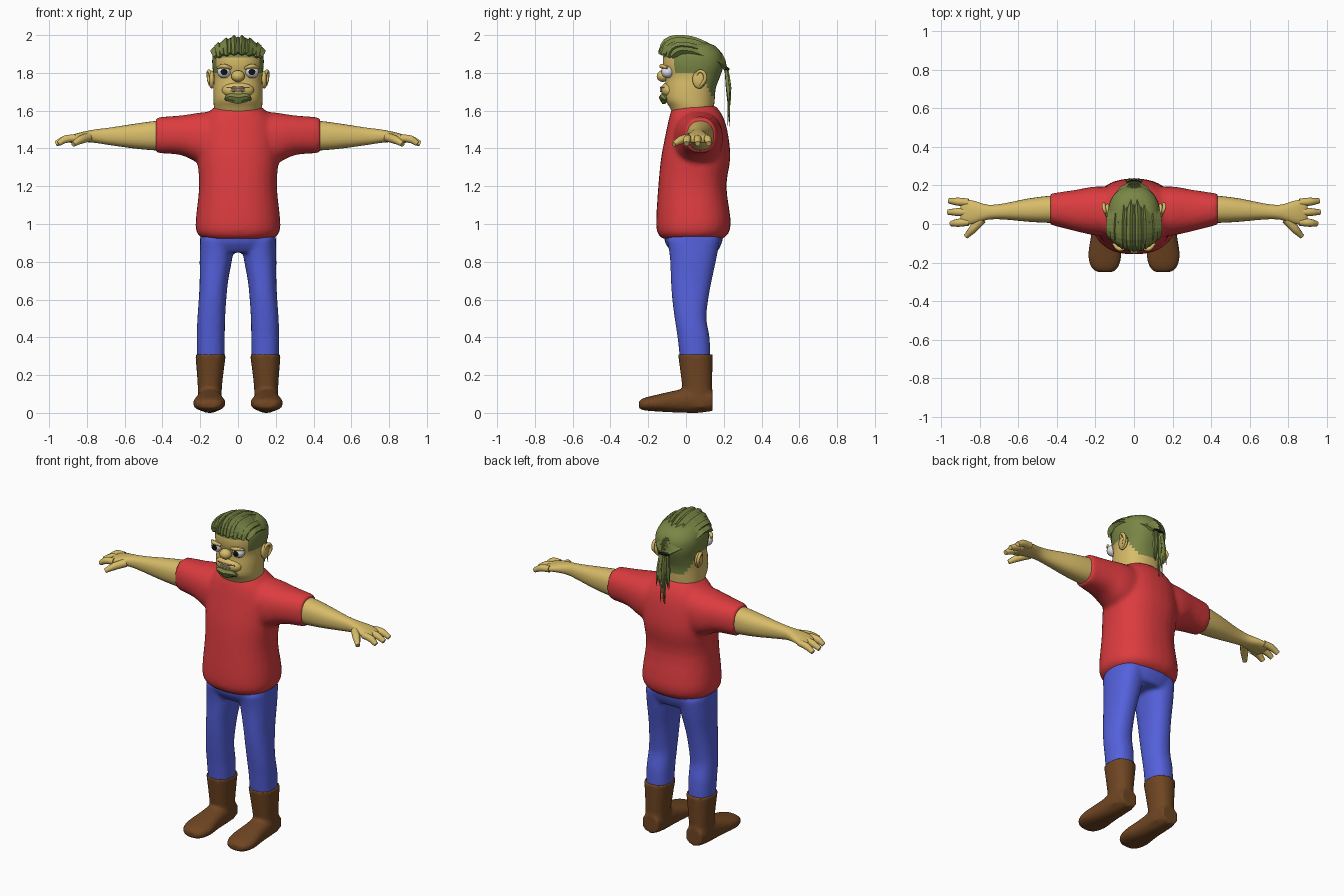
import bpy, bmesh, math
from mathutils import Vector, Matrix

cube = bpy.data.objects.get("Cube")
if cube:
    bpy.data.objects.remove(cube, do_unlink=True)


def material(name, r, g, b):
    m = bpy.data.materials.new(name)
    m.use_nodes = True
    m.diffuse_color = (r, g, b, 1)
    m.node_tree.nodes["Principled BSDF"].inputs["Base Color"].default_value = (r, g, b, 1)
    return m


SKIN = material("skin", .68, .5, .14)
RED = material("shirt red", .72, .045, .05)
BLUE = material("trouser blue", .09, .12, .72)
BROWN = material("boot brown", .16, .06, .016)
OLIVE = material("hair olive", .19, .24, .06)
BLACK = material("black", .005, .005, .005)
WHITE = material("white", .8, .8, .85)
LIP = material("lip", .45, .25, .11)


def finish(bm, name, mats, smooth=True):
    bmesh.ops.recalc_face_normals(bm, faces=bm.faces)
    mesh = bpy.data.meshes.new(name)
    bm.to_mesh(mesh)
    bm.free()
    for m in mats:
        mesh.materials.append(m)
    mesh.polygons.foreach_set("use_smooth", [smooth] * len(mesh.polygons))
    ob = bpy.data.objects.new(name, mesh)
    bpy.context.collection.objects.link(ob)
    return ob


def catmull(p0, p1, p2, p3, t):
    return .5 * (2 * p1 + (p2 - p0) * t + (2 * p0 - 5 * p1 + 4 * p2 - p3) * t * t
                 + (3 * p1 - p0 - 3 * p2 + p3) * t ** 3)


def loft(name, axis, rings, mats, side=1, power=2.3, n=28, steps=3, smooth=True, rule=None):
    """Skin over rings given as (position, low a, high a, low b, high b)."""
    r = [Vector(q) for q in rings]
    r = [r[0]] + r + [r[-1]]
    fine = [catmull(*r[i:i + 4], k / steps) for i in range(len(r) - 3) for k in range(steps)]
    fine.append(r[-1])
    bm = bmesh.new()
    loops = []
    for d, a0, a1, b0, b1 in fine:
        loop = []
        for i in range(n):
            c, s = math.cos(math.tau * i / n), math.sin(math.tau * i / n)
            a = (a0 + a1) / 2 + (a1 - a0) / 2 * math.copysign(abs(c) ** (2 / power), c)
            b = (b0 + b1) / 2 + (b1 - b0) / 2 * math.copysign(abs(s) ** (2 / power), s)
            x, y, z = {"x": (d, a, b), "y": (a, d, b), "z": (a, b, d)}[axis]
            loop.append(bm.verts.new((x * side, y, z)))
        loops.append(loop)
    for lo, hi in zip(loops, loops[1:]):
        for i in range(n):
            j = (i + 1) % n
            bm.faces.new((lo[i], lo[j], hi[j], hi[i]))
    bm.faces.new(loops[0])
    bm.faces.new(loops[-1])
    if rule:
        for f in bm.faces:
            f.material_index = rule(f.calc_center_median())
    return finish(bm, name, mats, smooth)


def upright(rings):
    return [(z, -h, h, y0, y1) for z, h, y0, y1 in rings]


def fuse(name, parts, voxel=.014, rounds=5):
    """Blend overlapping parts into one soft skin."""
    with bpy.context.temp_override(active_object=parts[0], object=parts[0],
                                   selected_editable_objects=parts, selected_objects=parts):
        bpy.ops.object.join()
    ob = parts[0]
    ob.name = name
    mod = ob.modifiers.new("blend", "REMESH")
    mod.mode, mod.voxel_size, mod.use_smooth_shade = "VOXEL", voxel, True
    soft = ob.modifiers.new("soften", "SMOOTH")
    soft.factor, soft.iterations = .5, rounds
    return ob


def ball(name, centre, size, mats, rule=None, smooth=True, u=20, v=12):
    bm = bmesh.new()
    bmesh.ops.create_uvsphere(bm, u_segments=u, v_segments=v, radius=1)
    bmesh.ops.rotate(bm, verts=bm.verts, matrix=Matrix.Rotation(math.pi / 2, 3, "X"))
    for f in bm.faces:
        f.material_index = rule(f.calc_center_median()) if rule else 0
    bmesh.ops.scale(bm, vec=size, verts=bm.verts)
    bmesh.ops.translate(bm, vec=centre, verts=bm.verts)
    return finish(bm, name, mats, smooth)


def tube(name, points, radii, mat, sides=1, smooth=True, steps=4):
    """Tapered round strand through the points."""
    curve = bpy.data.curves.new(name, "CURVE")
    curve.dimensions, curve.bevel_depth, curve.bevel_resolution = "3D", 1, sides
    curve.use_fill_caps, curve.resolution_u = True, steps
    sp = curve.splines.new("BEZIER")
    sp.bezier_points.add(len(points) - 1)
    for bp, co, r in zip(sp.bezier_points, points, radii):
        bp.co, bp.radius = co, r
        bp.handle_left_type = bp.handle_right_type = "AUTO"
    sp.use_smooth = smooth
    curve.materials.append(mat)
    ob = bpy.data.objects.new(name, curve)
    bpy.context.collection.objects.link(ob)
    return ob


# Shirt
shirt = [loft("torso", "z", upright([
    (.92, .18, -.12, .19), (.95, .217, -.15, .225), (1.02, .224, -.158, .237),
    (1.2, .206, -.147, .214), (1.35, .215, -.132, .235), (1.48, .21, -.107, .222),
    (1.56, .185, -.09, .2), (1.61, .135, -.075, .17), (1.625, .12, -.065, .155)]), [RED])]
for s in (1, -1):
    shirt.append(loft("sleeve", "x", [
        (.08, -.07, .19, 1.31, 1.6), (.2, -.06, .195, 1.32, 1.59),
        (.3, -.038, .178, 1.365, 1.575), (.435, -.004, .158, 1.375, 1.565)], [RED], s))
fuse("shirt", shirt)

# Trousers
trousers = [loft("hips", "z", upright([
    (.85, .185, -.075, .165), (.9, .2, -.11, .19), (.96, .2, -.12, .2)]), [BLUE])]
for s in (1, -1):
    trousers.append(loft("leg", "z", [
        (.27, .072, .216, -.03, .13), (.4, .07, .218, -.045, .125), (.5, .068, .215, -.06, .108),
        (.6, .062, .208, -.073, .118), (.7, .052, .203, -.08, .136), (.82, .03, .203, -.085, .162),
        (.92, .02, .2, -.1, .18)], [BLUE], s))
fuse("trousers", trousers, .012, 4)

for s, side in ((1, "left"), (-1, "right")):
    # Boots
    shaft = loft("shaft", "z", [(.03, .085, .215, -.01, .138), (.14, .085, .213, -.02, .138),
                                (.31, .064, .226, -.042, .142)], [BROWN], s)
    foot = loft("foot", "y", [(-.25, .11, .19, .025, .06), (-.225, .082, .222, .014, .078),
                              (-.16, .066, .238, .008, .095), (-.05, .08, .222, .002, .12),
                              (.06, .085, .215, 0, .14), (.14, .095, .205, .01, .12)], [BROWN], s)
    fuse(side + "_boot", [shaft, foot], .01, 3)

    # Arm with palm
    loft(side + "_arm", "x", [
        (.36, .005, .15, 1.39, 1.55), (.44, .006, .146, 1.39, 1.545), (.55, .012, .132, 1.4, 1.53),
        (.68, .024, .106, 1.418, 1.51), (.76, .022, .1, 1.43, 1.5), (.83, .002, .12, 1.434, 1.486),
        (.885, -.004, .128, 1.43, 1.47), (.9, .01, .118, 1.435, 1.46)], [SKIN], s)

    # Fingers and thumb
    for i, (y, spread, tip) in enumerate(((.01, -.008, .95), (.062, 0, .965), (.112, .008, .96))):
        tube(f"{side}_finger_{i + 1}", [(s * .86, y, 1.455), (s * .915, y + spread / 2, 1.448),
                                       (s * tip, y + spread, 1.425)], (.02, .021, .014), SKIN, 3)
    tube(side + "_thumb", [(s * .79, .025, 1.46), (s * .835, -.025, 1.445), (s * .872, -.065, 1.422)],
         (.024, .022, .013), SKIN, 3)

    # Eye with pupil
    ball(side + "_eye", (s * .074, -.098, 1.805), (.036, .033, .033), [WHITE, BLACK],
         lambda c: int(c.y < -.9 and abs(c.x) < .4))
    tube(side + "_eyelid", [(s * .036, -.118, 1.825), (s * .074, -.13, 1.836), (s * .108, -.1, 1.828)],
         (.008, .012, .008), SKIN, 2)

    # Ear
    ball(side + "_ear", (s * .138, .07, 1.765), (.016, .036, .048), [SKIN])
    tube(side + "_ear_rim", [(s * .14, .05, 1.775), (s * .154, .075, 1.81), (s * .156, .102, 1.78),
                             (s * .148, .085, 1.74), (s * .138, .062, 1.722)],
         (.008, .009, .01, .009, .006), SKIN, 2)


# Head, with the cropped hair chosen by a hairline
def hairline(c):
    if c.z > 1.89:
        return 1
    return int(c.y > -.065 and c.z > max(1.67, 1.795 - max(0, c.y - .08) * 1.9))


loft("head", "z", upright([
    (1.56, .115, -.06, .14), (1.62, .127, -.088, .148), (1.66, .13, -.112, .152),
    (1.72, .13, -.112, .158), (1.78, .128, -.108, .18), (1.84, .136, -.122, .198),
    (1.9, .132, -.118, .19), (1.945, .1, -.09, .15), (1.96, .05, -.05, .1)]),
    [SKIN, OLIVE], n=40, rule=hairline)

# Face
ball("nose", (0, -.122, 1.783), (.036, .033, .031), [SKIN])
ball("muzzle", (0, -.09, 1.708), (.085, .042, .045), [SKIN])
for name, z, mat, r in (("upper_lip", 1.722, LIP, .006), ("teeth", 1.713, WHITE, .005),
                        ("lower_lip", 1.704, LIP, .006)):
    tube(name, [(-.06, -.116, z), (0, -.132, z), (.06, -.116, z)], (r / 2, r, r / 2), mat, 2)
tube("goatee", [(-.066, -.105, 1.658), (-.045, -.118, 1.672), (0, -.122, 1.668),
                (.045, -.118, 1.672), (.066, -.105, 1.658)],
     (.008, .019, .022, .019, .008), OLIVE, 1, False)
tube("goatee_tip", [(-.05, -.105, 1.655), (0, -.118, 1.65), (.05, -.105, 1.655)],
     (.008, .016, .008), OLIVE, 1, False)

# Swept back locks gathered at the band
count = 13
for i in range(count):
    t = 2 * i / (count - 1) - 1
    drop = t * t
    lift = .008 * (i % 2)
    tube(f"lock_{i + 1}", [
        (.118 * t, -.137 + .06 * drop, 1.905 - .02 * drop - lift),
        (.122 * t, -.105 + .05 * drop, 1.955 - .05 * drop + lift),
        (.126 * t, -.02, 1.974 - .055 * drop + lift),
        (.105 * t, .1, 1.94 - .055 * drop + lift),
        (.06 * t, .18, 1.89 - .04 * drop),
        (.022 * t, .212, 1.82)], (.012, .021, .02, .02, .017, .008), OLIVE, 0, False, 3)

# Pony tail
band = ball("hair_band", (0, .214, 1.82), (.036, .016, .011), [BLACK], u=12, v=8)
for i in range(7):
    t = i / 3 - 1
    tube(f"tail_strand_{i + 1}", [
        (.022 * t, .212, 1.83), (.034 * t, .222 + .006 * (i % 2), 1.72),
        (.045 * t, .232 - .012 * (i % 2), 1.47 + .14 * abs(t) + .05 * (i % 2))],
        (.01, .012, .001), OLIVE, 0, False, 3)
